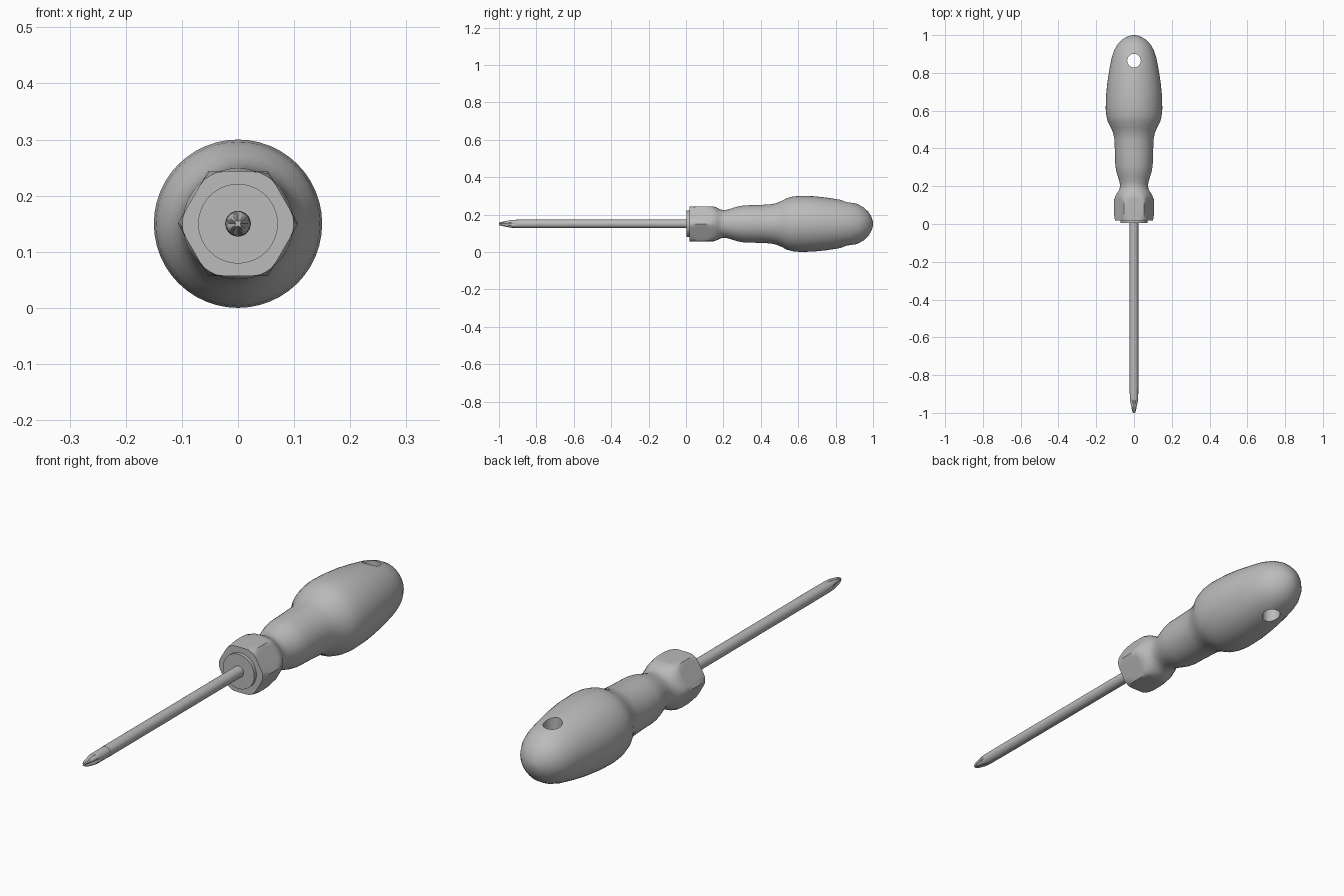
import bpy, bmesh, math

cube = bpy.data.objects.get("Cube")
if cube:
    bpy.data.objects.remove(cube, do_unlink=True)

AXIS_Z = 0.15
grey = bpy.data.materials.new("plain_grey")
grey.use_nodes = True
GREY = (0.5, 0.5, 0.5, 1)
grey.diffuse_color = GREY
grey.node_tree.nodes["Principled BSDF"].inputs["Base Color"].default_value = GREY


def lathe(name, profile, sides, limit=None, angle=30):
    """Revolve (y, radius) points about the tool axis; limit(y, a) caps the radius."""
    bm = bmesh.new()
    rings = []
    for y, r in profile:
        ring = []
        for i in range(sides):
            a = math.tau * i / sides
            rr = min(r, limit(y, a)) if limit else r
            ring.append(bm.verts.new((rr * math.cos(a), y, AXIS_Z + rr * math.sin(a))))
        rings.append(ring)
    for p, q in zip(rings, rings[1:]):
        for i in range(sides):
            j = (i + 1) % sides
            bm.faces.new((p[i], p[j], q[j], q[i]))
    bm.faces.new(rings[0])
    bm.faces.new(rings[-1])
    bmesh.ops.recalc_face_normals(bm, faces=bm.faces)
    mesh = bpy.data.meshes.new(name)
    bm.to_mesh(mesh)
    bm.free()
    mesh.materials.append(grey)
    obj = bpy.data.objects.new(name, mesh)
    bpy.context.collection.objects.link(obj)
    bpy.ops.object.select_all(action='DESELECT')
    obj.select_set(True)
    bpy.context.view_layer.objects.active = obj
    bpy.ops.object.shade_smooth_by_angle(angle=math.radians(angle))
    return obj


# Handle: round grip flowing into a hexagonal collar at the front
def hex_collar(y, a):
    if y > 0.19:
        return 1
    sector = math.radians(60)
    return 0.093 / math.cos(a % sector - sector / 2)


handle = lathe("handle", [
    (0.018, 0.099), (0.03, 0.103), (0.06, 0.107), (0.1, 0.107), (0.13, 0.105),
    (0.15, 0.098), (0.17, 0.085), (0.185, 0.077), (0.2, 0.074), (0.22, 0.076),
    (0.25, 0.085), (0.28, 0.094), (0.31, 0.099), (0.38, 0.101), (0.45, 0.104),
    (0.48, 0.11), (0.51, 0.122), (0.54, 0.138), (0.57, 0.146), (0.61, 0.15),
    (0.68, 0.148), (0.75, 0.141), (0.82, 0.13), (0.88, 0.118), (0.92, 0.105),
    (0.95, 0.088), (0.975, 0.065), (0.99, 0.04), (0.998, 0.018), (1.0, 0.002),
], 48, hex_collar)

# Hanging hole through the grip
bpy.ops.mesh.primitive_cylinder_add(vertices=32, radius=0.036, depth=0.5,
                                    location=(0, 0.865, AXIS_Z))
cutter = bpy.context.object
cutter.name = "hole_cutter"
cutter.data.materials.append(grey)
cutter.hide_render = True
cutter.hide_set(True)
hole = handle.modifiers.new("hanging_hole", 'BOOLEAN')
hole.operation = 'DIFFERENCE'
hole.solver = 'EXACT'
hole.object = cutter
# keep the hole's rim sharp after the cut
bpy.ops.object.select_all(action='DESELECT')
handle.select_set(True)
bpy.context.view_layer.objects.active = handle
bpy.ops.object.modifier_apply(modifier=hole.name)
bpy.data.objects.remove(cutter, do_unlink=True)
bpy.ops.object.shade_smooth_by_angle(angle=math.radians(30))

# Raised disc in front of the collar
lathe("collar_disc", [(0.004, 0.071), (0.03, 0.071)], 40)

# Shaft
lathe("shaft", [(-0.86, 0.023), (0.02, 0.023)], 24)


# Cross tip: tapered point with four V-shaped flutes
def flutes(y, a):
    quarter = math.radians(90)
    off = abs((a + quarter / 2) % quarter - quarter / 2)
    depth = 0.004 + 0.019 * max(0, (y + 1) / 0.1)
    return depth / max(0.2, math.cos(off) - 0.6 * math.sin(off))


lathe("cross_tip", [
    (-1.0, 0.007), (-0.985, 0.013), (-0.96, 0.018), (-0.94, 0.0215),
    (-0.92, 0.0225), (-0.9, 0.0225), (-0.86, 0.0225),
], 32, flutes)
